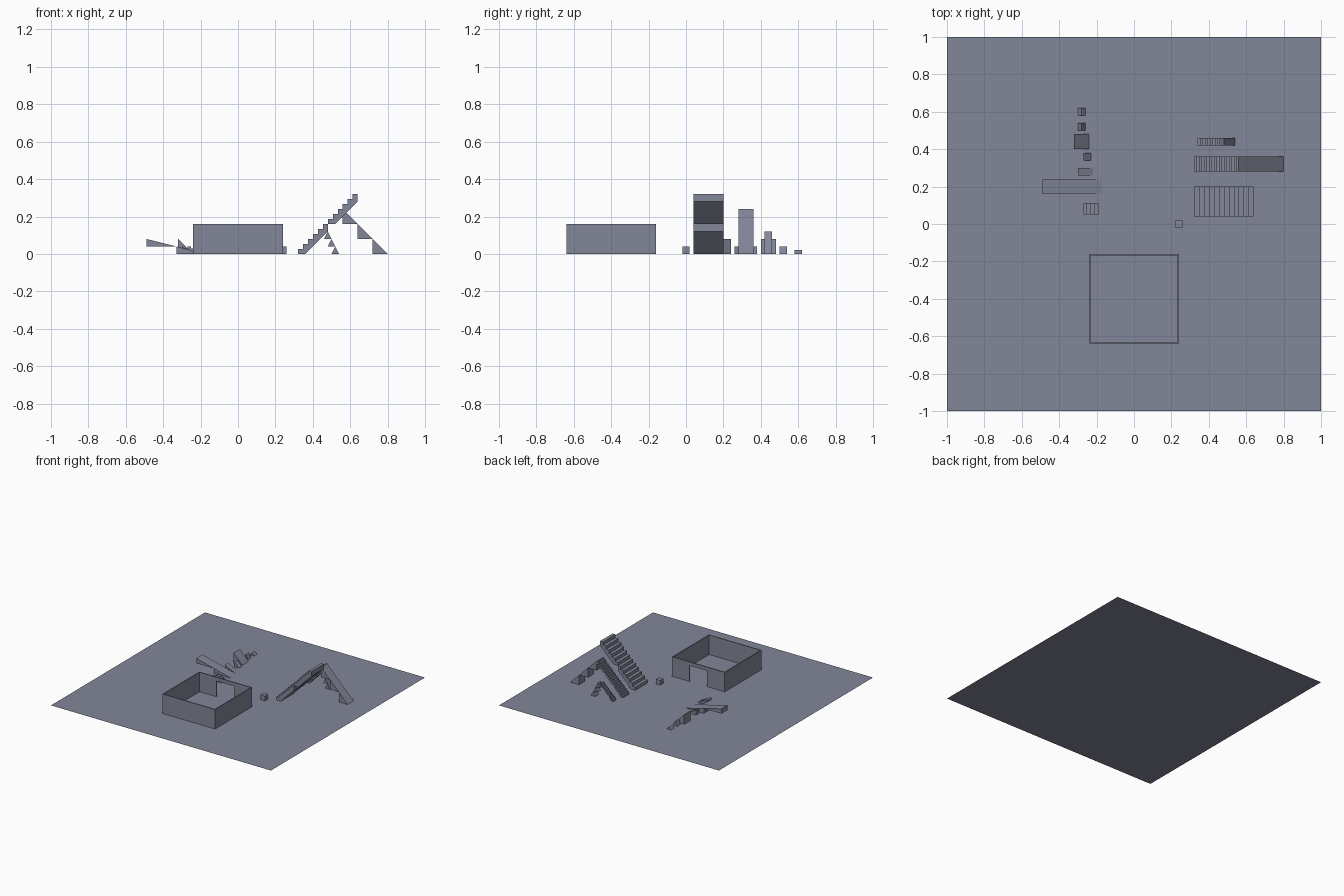
import bpy, bmesh

if "Cube" in bpy.data.objects:
    bpy.data.objects.remove(bpy.data.objects["Cube"])

slate = bpy.data.materials.new("slate_grey")
slate.diffuse_color = (0.225, 0.24, 0.315, 1)
slate.use_nodes = True
slate.node_tree.nodes["Principled BSDF"].inputs["Base Color"].default_value = slate.diffuse_color


def add(name, bm):
    bmesh.ops.recalc_face_normals(bm, faces=bm.faces)
    me = bpy.data.meshes.new(name)
    bm.to_mesh(me)
    bm.free()
    me.materials.append(slate)
    ob = bpy.data.objects.new(name, me)
    bpy.context.collection.objects.link(ob)
    return ob


def extrude(name, profile, y0, y1):
    """Solid from an x/z outline, pulled from y0 to y1."""
    bm = bmesh.new()
    face = bm.faces.new([bm.verts.new((x, y0, z)) for x, z in profile])
    new = bmesh.ops.extrude_face_region(bm, geom=[face])["geom"]
    verts = [v for v in new if isinstance(v, bmesh.types.BMVert)]
    bmesh.ops.translate(bm, verts=verts, vec=(0, y1 - y0, 0))
    return add(name, bm)


def box(name, x0, x1, y0, y1, z0, z1):
    return extrude(name, [(x0, z0), (x1, z0), (x1, z1), (x0, z1)], y0, y1)


def wedge(name, x, z, w, h, y0, y1):
    """Ramp that is high at x and falls towards +x."""
    return extrude(name, [(x, z), (x + w, z), (x, z + h)], y0, y1)


def ridge(name, x, z, w, h, y0, y1):
    """Roof-shaped prism with its peak in the middle."""
    return extrude(name, [(x, z), (x + w, z), (x + w / 2, z + h)], y0, y1)


def flight(name, x, z, run, rise, steps, thick, y0, y1):
    """Stair flight with sloping underside; negative run climbs to -x."""
    pts = [(x, z)]
    for i in range(steps):
        top = z + rise * (i + 1) / steps
        pts += [(x + run * i / steps, top), (x + run * (i + 1) / steps, top)]
    pts += [(x + run, z + rise - thick), (x + run * thick / rise, z)]
    return extrude(name, pts, y0, y1)


# Ground sheet
bm = bmesh.new()
bmesh.ops.create_grid(bm, x_segments=1, y_segments=1, size=1)
add("ground_sheet", bm)

# Roofless room with a doorway in its back wall
T, H = 0.008, 0.16
box("room_front_wall", -0.24, 0.24, -0.64, -0.64 + T, 0, H)
for side, x in (("left", -0.24), ("right", 0.24 - T)):
    box(f"room_{side}_wall", x, x + T, -0.64 + T, -0.16 - T, 0, H)
extrude("room_back_wall", [(-0.24, 0), (-0.08, 0), (-0.08, 0.13), (0.08, 0.13),
                           (0.08, 0), (0.24, 0), (0.24, H), (-0.24, H)],
        -0.16 - T, -0.16)

# Small cube
box("small_cube", 0.22, 0.26, -0.02, 0.02, 0, 0.04)

# Large staircase: two flights
for i in range(2):
    flight(f"large_stair_flight_{i + 1}", 0.32 + 0.16 * i, 0.16 * i,
           0.16, 0.16, 6, 0.04, 0.04, 0.20)

# Medium staircase with a ramp down the far side
for i in range(3):
    flight(f"medium_stair_flight_{i + 1}", 0.32 + 0.08 * i, 0.08 * i,
           0.08, 0.08, 6, 0.02, 0.28, 0.36)
    wedge(f"medium_ramp_{i + 1}", 0.56 + 0.08 * i, 0.16 - 0.08 * i,
          0.08, 0.08, 0.28, 0.36)

# Small staircase with steep ridges down the far side
for i in range(3):
    flight(f"small_stair_flight_{i + 1}", 0.34 + 0.04 * i, 0.04 * i,
           0.04, 0.04, 3, 0.01, 0.42, 0.46)
    ridge(f"small_ridge_{i + 1}", 0.46 + 0.02 * i, 0.08 - 0.04 * i,
          0.04, 0.04, 0.42, 0.46)

# Low stair on the left
flight("low_stair", -0.19, 0, -0.08, 0.04, 4, 0.015, 0.052, 0.112)

# Long shallow ramp in two pieces
for i in range(2):
    wedge(f"shallow_ramp_{i + 1}", -0.49 + 0.16 * i, 0.04 - 0.04 * i,
          0.16, 0.04, 0.16, 0.24)

# Row of single ramp and ridge pieces
wedge("half_slope_wedge", -0.30, 0, 0.08, 0.04, 0.26, 0.30)
wedge("small_wedge", -0.27, 0, 0.04, 0.04, 0.34, 0.38)
wedge("large_wedge", -0.32, 0, 0.08, 0.08, 0.40, 0.48)
ridge("steep_ridge", -0.30, 0, 0.04, 0.04, 0.50, 0.54)
ridge("low_ridge", -0.30, 0, 0.04, 0.02, 0.58, 0.62)
